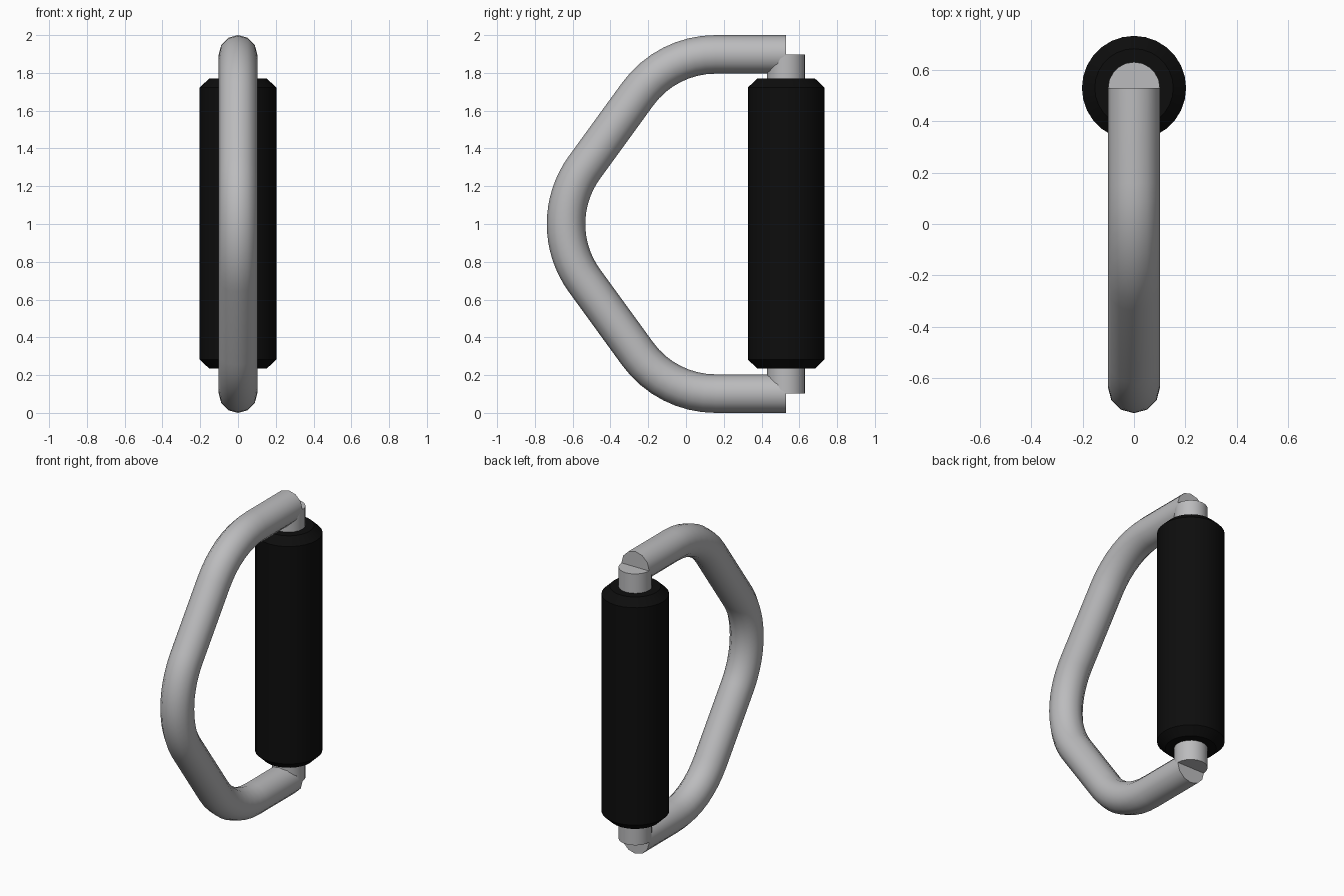
import bpy, bmesh, math

cube = bpy.data.objects.get("Cube")
if cube:
    bpy.data.objects.remove(cube, do_unlink=True)


def material(name, rgb, rough):
    m = bpy.data.materials.new(name)
    m.use_nodes = True
    m.diffuse_color = (*rgb, 1)
    bsdf = m.node_tree.nodes["Principled BSDF"]
    bsdf.inputs["Base Color"].default_value = (*rgb, 1)
    bsdf.inputs["Roughness"].default_value = rough
    return m


STEEL = material("steel grey", (0.5, 0.5, 0.51), 0.4)
RUBBER = material("black rubber", (0.004, 0.004, 0.004), 0.8)


def loft(name, rings, mat):
    """Join a list of vertex rings into a capped smooth-shaded solid."""
    bm = bmesh.new()
    loops = [[bm.verts.new(p) for p in ring] for ring in rings]
    n = len(loops[0])
    for a, b in zip(loops, loops[1:]):
        for i in range(n):
            j = (i + 1) % n
            bm.faces.new((a[i], a[j], b[j], b[i]))
    bm.faces.new(loops[0][::-1])
    bm.faces.new(loops[-1])
    bmesh.ops.recalc_face_normals(bm, faces=bm.faces)
    mesh = bpy.data.meshes.new(name)
    bm.to_mesh(mesh)
    bm.free()
    mesh.materials.append(mat)
    obj = bpy.data.objects.new(name, mesh)
    bpy.context.collection.objects.link(obj)
    bpy.ops.object.select_all(action='DESELECT')
    obj.select_set(True)
    bpy.context.view_layer.objects.active = obj
    bpy.ops.object.shade_smooth_by_angle(angle=math.radians(40))
    return obj


AXIS_Y = 0.53       # vertical axis of the pin and grip
TUBE_R = 0.102
BEND_R = 0.51       # centreline radius of every bend
SLOPE = math.radians(36)


def turned(name, profile, sides, mat):
    """Solid of revolution about the grip axis from (radius, z) points."""
    rings = []
    for r, z in profile:
        angles = [2 * math.pi * i / sides for i in range(sides)]
        rings.append([(r * math.cos(a), AXIS_Y + r * math.sin(a), z) for a in angles])
    return loft(name, rings, mat)


# Bent frame: centreline as (y, z, heading); upper half, then mirrored below
upper = [(AXIS_Y, 1.898, math.pi / 2)]
steps = 8
for i in range(steps + 1):
    t = math.pi / 2 + (SLOPE - math.pi / 2) * i / steps
    upper.append((0.157 - BEND_R * math.cos(t), 1.898 - BEND_R + BEND_R * math.sin(t), t))
for i in range(steps + 1):
    t = SLOPE * (1 - i / steps)
    upper.append((-0.635 + BEND_R * (1 - math.cos(t)), 1 + BEND_R * math.sin(t), t))
path = upper + [(y, 2 - z, -t) for y, z, t in reversed(upper[:-1])]

rings = []
for y, z, t in path:
    ring = []
    for k in range(12):
        a = math.pi * k / 6
        out = TUBE_R * math.sin(a)
        ring.append((TUBE_R * math.cos(a), y - out * math.cos(t), z + out * math.sin(t)))
    rings.append(ring)
loft("bent_frame", rings, STEEL)

# Straight pin running through the grip
turned("grip_pin", [(0.101, 0.102), (0.101, 1.898)], 20, STEEL)

# Chamfered rubber grip
turned("rubber_grip",
       [(0.153, 0.235), (0.203, 0.283), (0.203, 1.722), (0.153, 1.77)], 28, RUBBER)
